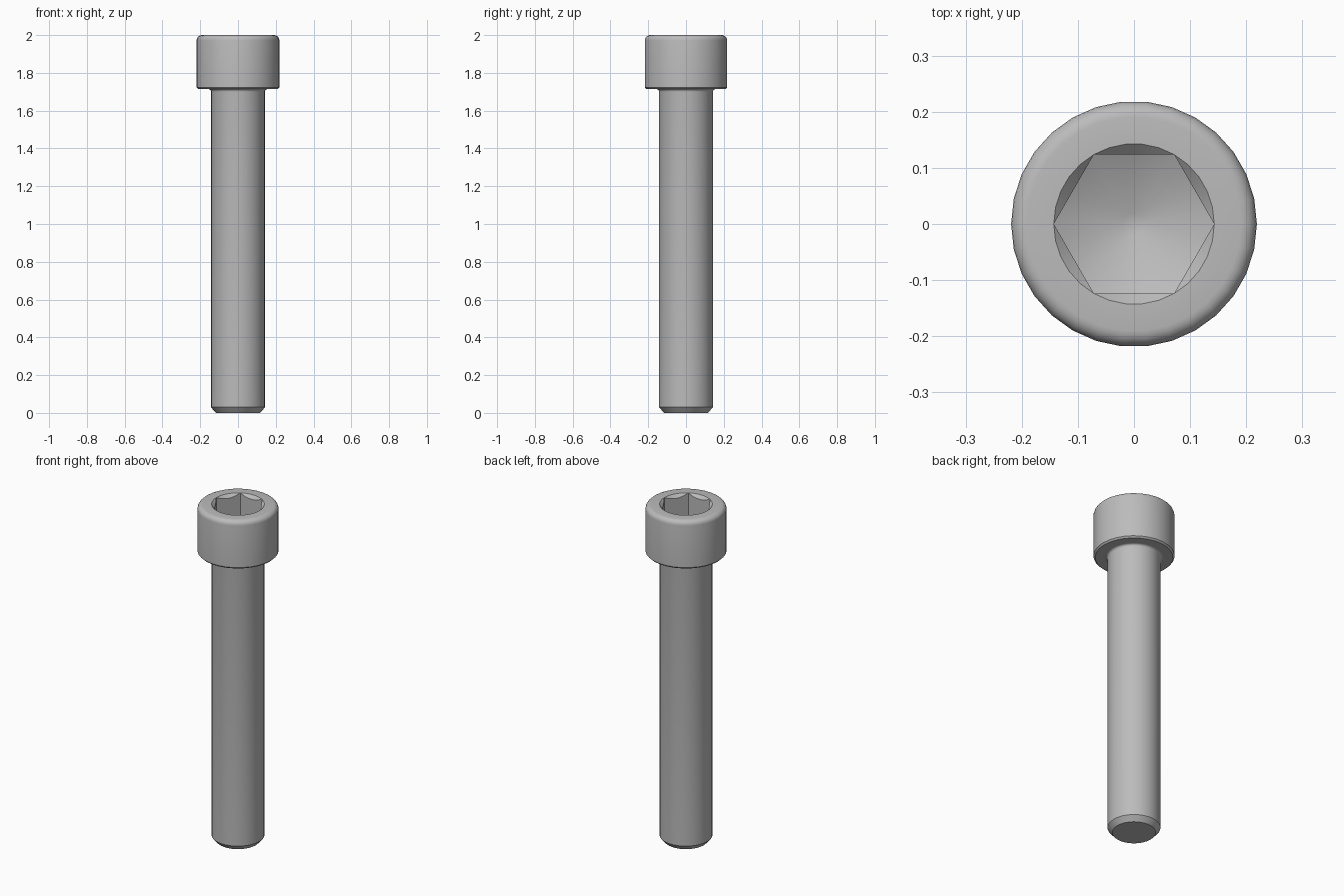
import bpy, bmesh
from math import pi, sin, cos, radians

cube = bpy.data.objects.get("Cube")
if cube:
    bpy.data.objects.remove(cube)

SEG = 30            # divisible by six, so the hex corners land on columns
HEAD_R, SHANK_R, SOCKET_R = 0.219, 0.143, 0.143
HEAD_Z, TOP = 1.714, 2.0

steel = bpy.data.materials.new("grey steel")
steel.use_nodes = True
steel.diffuse_color = (0.5, 0.5, 0.5, 1)
steel.node_tree.nodes["Principled BSDF"].inputs["Base Color"].default_value = (0.5, 0.5, 0.5, 1)


def ring(r, z):
    """Circular ring of the given radius and height."""
    return lambda a: (r, z)


def arc(cr, cz, rad, start, end, steps=5):
    """Rings following a rounded corner in the radius/height plane."""
    angles = [radians(start + (end - start) * i / steps) for i in range(steps + 1)]
    return [ring(cr + rad * cos(t), cz + rad * sin(t)) for t in angles]


def hex_radius(a):
    """Distance from the axis to a hexagon with corners on the x axis."""
    return SOCKET_R * cos(pi / 6) / cos(a % (pi / 3) - pi / 6)


def lathe(name, rings):
    """Skin a stack of rings and cap both ends."""
    bm = bmesh.new()
    loops = []
    for f in rings:
        loop = []
        for i in range(SEG):
            a = 2 * pi * i / SEG
            r, z = f(a)
            loop.append(bm.verts.new((r * cos(a), r * sin(a), z)))
        loops.append(loop)
    for lo, hi in zip(loops, loops[1:]):
        for i in range(SEG):
            j = (i + 1) % SEG
            bm.faces.new((lo[i], lo[j], hi[j], hi[i]))
    bm.faces.new(loops[0][::-1])
    bm.faces.new(loops[-1])
    # merge the socket corners, where the countersink has no width
    bmesh.ops.remove_doubles(bm, verts=bm.verts, dist=0.0001)
    bmesh.ops.recalc_face_normals(bm, faces=bm.faces)
    mesh = bpy.data.meshes.new(name)
    bm.to_mesh(mesh)
    bm.free()
    mesh.materials.append(steel)
    obj = bpy.data.objects.new(name, mesh)
    bpy.context.collection.objects.link(obj)
    bpy.ops.object.select_all(action='DESELECT')
    obj.select_set(True)
    bpy.context.view_layer.objects.active = obj
    bpy.ops.object.shade_smooth_by_angle(angle=radians(30))


# Shank: chamfered tip, fillet flaring out under the head
lathe("shank", [ring(0.117, 0), ring(SHANK_R, 0.03)]
      + arc(SHANK_R + 0.014, HEAD_Z - 0.014, 0.014, 180, 90))

# Socket: conical countersink, hexagonal walls, drill-point floor
def countersink(a):
    r = hex_radius(a)
    return r, TOP - (SOCKET_R - r)

def wall_foot(a):
    r = hex_radius(a)
    return r, 1.86 - (SOCKET_R - r) * 0.5

# Head: small lower chamfer, rounded top rim, then down into the socket
lathe("socket_head",
      [ring(0.15, HEAD_Z), ring(HEAD_R - 0.009, HEAD_Z), ring(HEAD_R, HEAD_Z + 0.009)]
      + arc(HEAD_R - 0.028, TOP - 0.028, 0.028, 0, 90)
      + [ring(SOCKET_R, TOP), countersink, wall_foot, ring(0.02, 1.799)])
